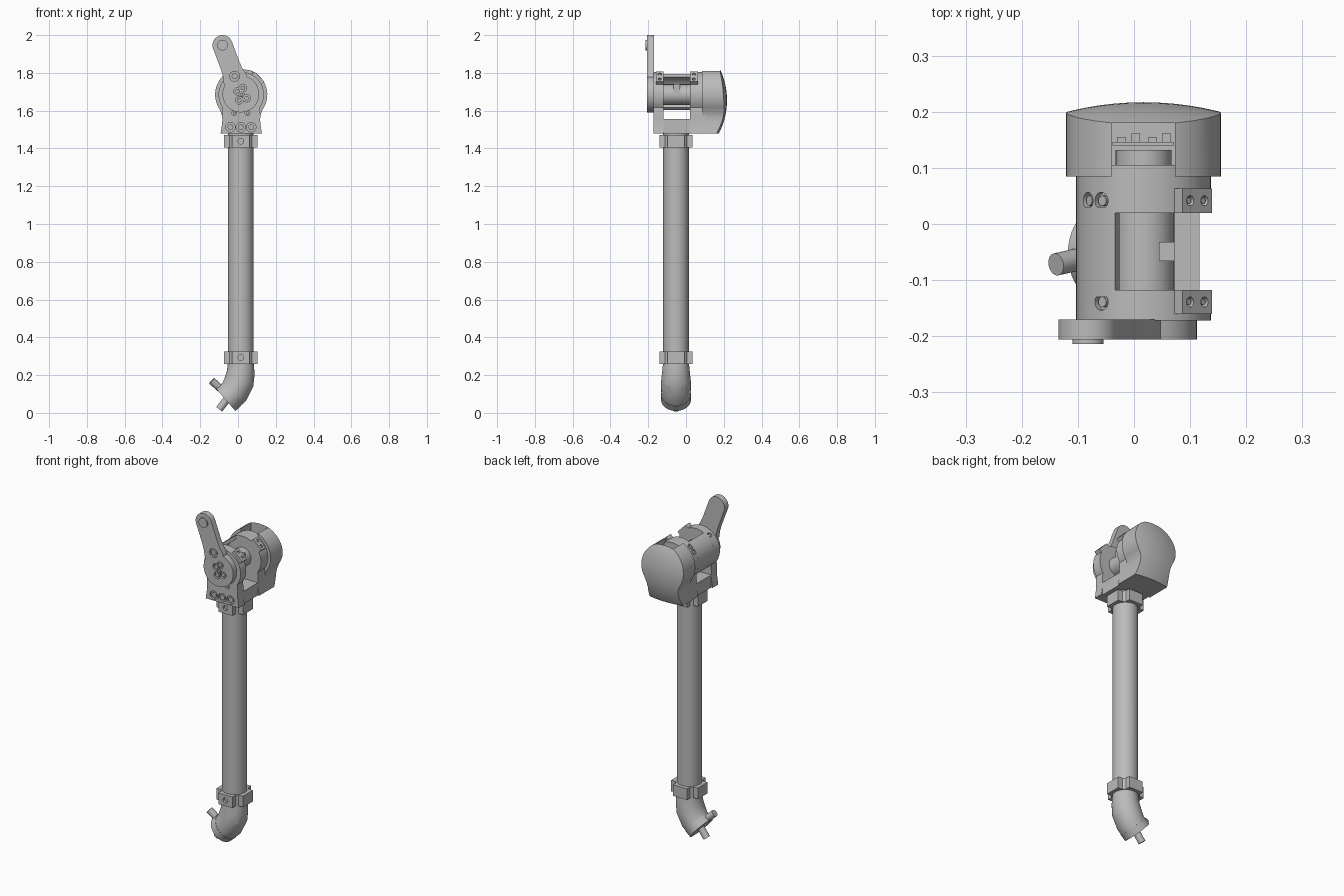
import bpy, bmesh
from math import sin, cos, radians, pi
from mathutils import Vector, Matrix

old = bpy.data.objects.get("Cube")
if old:
    bpy.data.objects.remove(old, do_unlink=True)

grey = bpy.data.materials.new("plain_grey")
grey.use_nodes = True
grey.diffuse_color = (0.5, 0.5, 0.5, 1)
grey.node_tree.nodes["Principled BSDF"].inputs["Base Color"].default_value = (0.5, 0.5, 0.5, 1)

V = Vector
AX, AY = 0.015, -0.053          # tube axis
HX, HZ = 0.017, 1.685           # joint centre
parts = []


def finish(name, bm, keep=True):
    bmesh.ops.recalc_face_normals(bm, faces=bm.faces[:])
    mesh = bpy.data.meshes.new(name)
    bm.to_mesh(mesh)
    bm.free()
    mesh.materials.append(grey)
    obj = bpy.data.objects.new(name, mesh)
    bpy.context.collection.objects.link(obj)
    if keep:
        parts.append(obj)
    return obj


def cyl(name, r, a, b, keep=True, n=32, stretch=1.0):
    """Cylinder from a to b, optionally stretched across into an oval."""
    a, b = V(a), V(b)
    bm = bmesh.new()
    bmesh.ops.create_cone(bm, cap_ends=True, segments=n, radius1=r, radius2=r, depth=(b - a).length)
    m = Matrix.Translation((a + b) / 2) @ (b - a).to_track_quat('Z', 'Y').to_matrix().to_4x4()
    bm.transform(m @ Matrix.Diagonal((1, stretch, 1, 1)))
    return finish(name, bm, keep)


def box(name, lo, hi, keep=True, turn=None):
    lo, hi = V(lo), V(hi)
    bm = bmesh.new()
    bmesh.ops.create_cube(bm, size=1)
    rot = turn or Matrix.Identity(4)
    bm.transform(Matrix.Translation((lo + hi) / 2) @ rot @ Matrix.Diagonal((*(hi - lo), 1)))
    return finish(name, bm, keep)


def prism(name, outline, y0, y1):
    bm = bmesh.new()
    face = bm.faces.new([bm.verts.new((x, y0, z)) for x, z in outline])
    out = bmesh.ops.extrude_face_region(bm, geom=[face])["geom"]
    bmesh.ops.translate(bm, vec=(0, y1 - y0, 0), verts=[g for g in out if isinstance(g, bmesh.types.BMVert)])
    return finish(name, bm)


def carve(obj, cutter, op='DIFFERENCE'):
    mod = obj.modifiers.new("carve", 'BOOLEAN')
    mod.operation, mod.solver, mod.object = op, 'EXACT', cutter
    bpy.context.view_layer.update()
    done = bpy.data.meshes.new_from_object(obj.evaluated_get(bpy.context.evaluated_depsgraph_get()))
    obj.modifiers.clear()
    obj.data = done
    bpy.data.objects.remove(cutter, do_unlink=True)


def screw(obj, at, axis, r):
    """Counterbore with a small head sunk in it."""
    at, axis = V(at), V(axis).normalized()
    carve(obj, cyl("cutter", r, at - axis * 0.012, at + axis * 0.03, False, 24))
    cyl("screw_head", r * 0.6, at - axis * 0.014, at - axis * 0.003, n=16)


def arc(cx, cz, r, a0, a1, n):
    return [(cx + r * cos(radians(a0 + (a1 - a0) * i / n)),
             cz + r * sin(radians(a0 + (a1 - a0) * i / n))) for i in range(n + 1)]


def bell(r):
    """Round head running down into a slightly flared foot."""
    foot = [(0.102, 1.575), (0.1, 1.55), (0.103, 1.52), (0.109, 1.48)]
    left = [(HX - x, z) for x, z in foot]
    right = [(HX + x, z) for x, z in reversed(foot)]
    return arc(HX, HZ, r, -35, 215, 48) + left + right


# Tube with clamp collars and cross holes
tube = cyl("tube", 0.068, (AX, AY, 0.25), (AX, AY, 1.49), n=48)
for z in (0.293, 1.438):
    collar = cyl("collar", 0.075, (AX, AY, z - 0.033), (AX, AY, z + 0.033), n=48)
    for i in range(4):
        d = V((cos(i * pi / 2), sin(i * pi / 2), 0))
        s = V((abs(d.y), abs(d.x), 0)) * 0.046 + V((abs(d.x), abs(d.y), 0)) * 0.016 + V((0, 0, 0.033))
        c = V((AX, AY, z)) + d * 0.072
        lug = box("collar_lug", c - s, c + s)
        carve(lug, cyl("cutter", 0.015, c - d * 0.05, c + d * 0.05, False, 24))
    for d in (V((0.2, 0, 0)), V((0, 0.2, 0))):
        c = V((AX, AY, z))
        for obj in (tube, collar):
            carve(obj, cyl("cutter", 0.015, c - d, c + d, False, 24))

# Bent elbow at the foot
path = [(0.015, 0.29, 0.066), (0.015, 0.25, 0.07), (0.014, 0.21, 0.074), (0.006, 0.165, 0.079),
        (-0.02, 0.11, 0.078), (-0.066, 0.07, 0.077)]
bm = bmesh.new()
rings = []
for i, (x, z, r) in enumerate(path):
    p, q = path[max(i - 1, 0)], path[min(i + 1, len(path) - 1)]
    t = V((q[0] - p[0], 0, q[1] - p[1])).normalized()
    side = V((-t.z, 0, t.x))
    rings.append([bm.verts.new(V((x, AY, z)) + side * r * cos(k * pi / 20) + V((0, r * sin(k * pi / 20), 0)))
                  for k in range(40)])
for a, b in zip(rings, rings[1:]):
    for k in range(40):
        bm.faces.new((a[k], a[k - 1], b[k - 1], b[k]))
bm.faces.new(rings[0])
bm.faces.new(rings[-1])
elbow = finish("elbow", bm)
for s in (-1, 1):
    c = V((0, AY, 0.14))
    d = V((0.72, s * 0.6, -0.16)).normalized()
    carve(elbow, cyl("cutter", 0.018, c + d * 0.045, c + d * 0.15, False, 32, 2.1))
    d = V((0.7, s * 0.7, 0.1)).normalized()
    c = V((AX, AY, 0.235))
    carve(elbow, cyl("cutter", 0.016, c + d * 0.05, c + d * 0.12, False, 24, 1.3))
end, out = V((-0.066, AY, 0.07)), V((-0.755, 0, -0.656))
cyl("elbow_band", 0.079, end - out * 0.04, end, n=48)
cyl("end_pin", 0.02, end - out * 0.02, end + out * 0.055 + V((0.008, 0, -0.015)))
cyl("side_pin", 0.02, (-0.05, -0.052, 0.09), (-0.139, -0.072, 0.17))

# Fork bracket: two bell plates, a base block and an open sleeve
front_plate = prism("front_plate", bell(0.12), -0.172, -0.118)
back_plate = prism("back_plate", bell(0.12), 0.02, 0.105)
box("bracket_base", (HX - 0.1, -0.13, 1.48), (HX + 0.1, 0.04, 1.555))
prism("sleeve", arc(HX, HZ, 0.12, 115, 222, 24) + arc(HX, HZ, 0.102, 222, 115, 24), -0.13, 0.03)
cyl("motor_barrel", 0.055, (HX, -0.13, HZ), (HX, 0.03, HZ), n=40)
box("barrel_key", (0.045, -0.066, 1.68), (0.072, -0.032, 1.74))

# Slanted clamp pads on the right, screws on the left shoulder
for y0, y1, plate in ((-0.16, -0.118, front_plate), (0.02, 0.063, back_plate)):
    ym = (y0 + y1) / 2
    c = V((0.103, ym, 1.77))
    h = V((0.014, (y1 - y0) / 2, 0.037))
    pad = box("clamp_pad", c - h, c + h, turn=Matrix.Rotation(radians(-45), 4, 'Y'))
    n, t = V((1, 0, 1)).normalized(), V((1, 0, -1)).normalized()
    for s in (-1, 1):
        screw(pad, c + n * 0.014 + t * s * 0.018, n, 0.009)
    for a in (129, 146):
        d = V((cos(radians(a)), 0, sin(radians(a))))
        screw(plate, V((HX, ym, HZ)) + d * 0.12, d, 0.015)

# Plate screws along the foot
for x in (-0.04, 0.015, 0.07):
    screw(front_plate, (x, -0.172, 1.512), (0, -1, 0), 0.025)
for x in (-0.02, 0.05):
    screw(front_plate, (x, -0.172, 1.587), (0, -1, 0), 0.013)

# Domed rear cap with an open notch and the electronics inside
cap = prism("rear_cap", bell(0.138), 0.085, 0.24)
bm = bmesh.new()
bmesh.ops.create_uvsphere(bm, u_segments=96, v_segments=64, radius=1)
bm.transform(Matrix.Translation((HX, -0.083, 1.655)) @ Matrix.Diagonal((0.41, 0.3, 0.34, 1)))
carve(cap, finish("cutter", bm, False), 'INTERSECT')
carve(cap, box("cutter", (-0.04, 0.07, 1.69), (0.073, 0.18, 1.9), False))
for x in (-0.025, 0.06):
    carve(cap, cyl("cutter", 0.016, (x, 0.17, 1.525), (x, 0.3, 1.525), False, 24))
box("circuit_board", (-0.038, 0.14, 1.69), (0.071, 0.146, 1.775))
for i, x in enumerate((-0.03, -0.005, 0.025, 0.05)):
    box("board_chip", (x, 0.146, 1.72), (x + 0.016, 0.155 + 0.006 * (i % 2), 1.765))
cyl("encoder_disc", 0.05, (HX, 0.1, 1.7), (HX, 0.132, 1.7))

# Swinging lever: big hub, straight arm, round tip
hub, tip = V((0.015, 1.688)), V((-0.082, 1.947))
up = (tip - hub).normalized()
across = V((up.y, -up.x))
reach = (tip - hub).length
fillet = [(0.064, 0.09), (0.056, 0.12), (0.053, 0.16)]
local = arc(0, 0, 0.097, 130, 410, 48) + fillet + arc(0, reach, 0.053, 0, 180, 28)
local += [(-u, v) for u, v in reversed(fillet)]
lever = prism("lever", [tuple(hub + across * u + up * v) for u, v in local], -0.206, -0.17)
boss = cyl("lever_boss", 0.028, (tip.x, -0.214, tip.y), (tip.x, -0.2, tip.y))
for obj in (lever, boss):
    carve(obj, cyl("cutter", 0.015, (tip.x, -0.3, tip.y), (tip.x, 0, tip.y), False, 24))
for x, z, r in ((-0.018, 1.782, 0.026), (-0.002, 1.703, 0.02), (0.026, 1.72, 0.02),
                (0.045, 1.666, 0.02), (0.006, 1.655, 0.02), (0.02, 1.688, 0.012)):
    screw(lever, (x, -0.206, z), (0, -1, 0), r)
carve(lever, cyl("cutter", 0.009, (-0.03, -0.3, 1.82), (-0.03, -0.1, 1.82), False, 16))

# Smooth the round faces, keep edges crisp
bpy.ops.object.select_all(action='DESELECT')
for obj in parts:
    obj.select_set(True)
bpy.context.view_layer.objects.active = parts[0]
bpy.ops.object.shade_smooth_by_angle(angle=radians(30))
